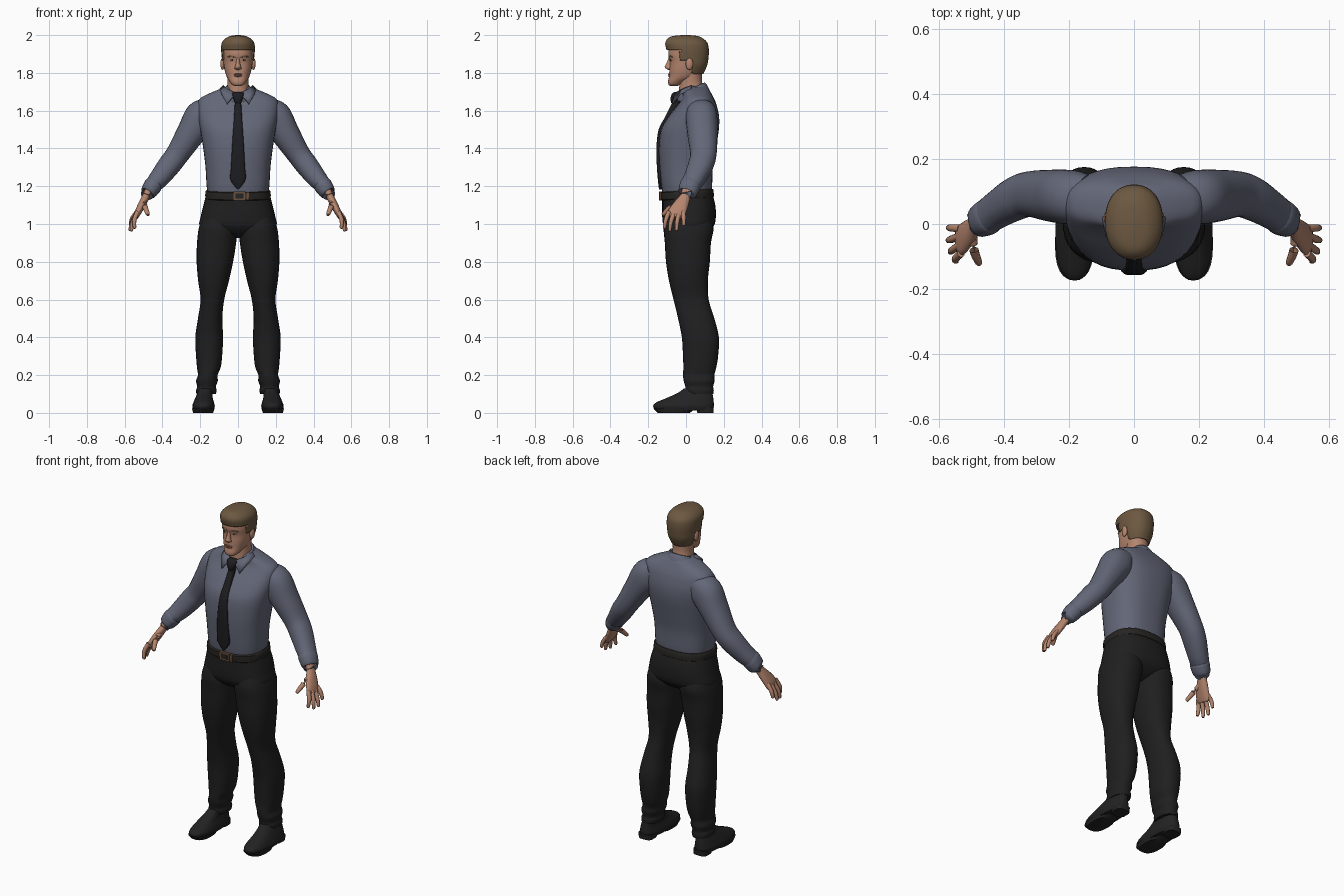
import bpy, bmesh, math
from mathutils import Vector

def material(name, rgb):
    m = bpy.data.materials.new(name)
    m.diffuse_color = (*rgb, 1)
    return m

SKIN = material("skin", (0.46, 0.235, 0.155))
HAIR = material("hair_brown", (0.15, 0.098, 0.052))
SHIRT = material("shirt_blue_grey", (0.125, 0.135, 0.185))
TROUSER = material("trouser_black", (0.014, 0.014, 0.014))
SHOE = material("shoe_black", (0.017, 0.016, 0.016))
TIE = material("tie_black", (0.013, 0.013, 0.015))
BELT = material("belt_dark", (0.02, 0.018, 0.016))
BUCKLE = material("buckle_bronze", (0.14, 0.08, 0.045))
EYE = material("eye_white", (0.4, 0.33, 0.29))
LIP = material("lip", (0.30, 0.125, 0.09))

def finish(name, bm, mat, mirror=False, solid=0):
    bmesh.ops.recalc_face_normals(bm, faces=bm.faces)
    me = bpy.data.meshes.new(name)
    bm.to_mesh(me)
    bm.free()
    me.materials.append(mat)
    ob = bpy.data.objects.new(name, me)
    bpy.context.collection.objects.link(ob)
    if mirror:
        ob.modifiers.new("mirror", "MIRROR").use_mirror_merge = False
    if solid:
        ob.modifiers.new("thickness", "SOLIDIFY").thickness = solid
    return ob

def refine(rows, steps):
    """Catmull-Rom interpolation through rows of numbers."""
    out = []
    for i in range(len(rows) - 1):
        a, b, c, d = (rows[max(i - 1, 0)], rows[i], rows[i + 1], rows[min(i + 2, len(rows) - 1)])
        for k in range(steps):
            t = k / steps
            out.append([0.5 * (2 * q + (r - p) * t + (2 * p - 5 * q + 4 * r - s) * t * t
                               + (3 * q - p - 3 * r + s) * t ** 3) for p, q, r, s in zip(a, b, c, d)])
    return out + [list(rows[-1])]

def skin_rings(rings):
    bm = bmesh.new()
    vs = [[bm.verts.new(p) for p in r] for r in rings]
    n = len(vs[0])
    for a, b in zip(vs, vs[1:]):
        for i in range(n):
            bm.faces.new((a[i], a[(i + 1) % n], b[(i + 1) % n], b[i]))
    bm.faces.new(vs[0])
    bm.faces.new(vs[-1])
    return bm

def unit_ring(seg, e):
    angles = [2 * math.pi * i / seg for i in range(seg)]
    return [tuple(math.copysign(abs(w) ** (2 / e), w) for w in (math.cos(a), math.sin(a))) for a in angles]

def loft(rows, e=2.3, seg=32, steps=4, tilt=0):
    """Horizontal rings given as (z, x0, x1, y0, y1)."""
    rings = []
    for z, x0, x1, y0, y1 in refine(rows, steps):
        ring = [((x0 + x1) / 2 + u * (x1 - x0) / 2, (y0 + y1) / 2 + v * (y1 - y0) / 2)
                for u, v in unit_ring(seg, e)]
        rings.append([(x, y, z + tilt * y) for x, y in ring])
    return skin_rings(rings)

def sym(rows):
    return [(z, -w, w, y0, y1) for z, w, y0, y1 in rows]

def tube(name, rows, mat, seg=20, steps=4):
    """Mirrored path with points (x, y, z, radius across, radius along y)."""
    rows = refine(rows, steps)
    rings = []
    for i, (x, y, z, ru, rv) in enumerate(rows):
        t = Vector(rows[min(i + 1, len(rows) - 1)][:3]) - Vector(rows[max(i - 1, 0)][:3])
        t.normalize()
        ref = Vector((0, 1, 0)) if abs(t.y) < 0.85 else Vector((0, 0, 1))
        v = (ref - t * ref.dot(t)).normalized()
        u = t.cross(v)
        rings.append([Vector((x, y, z)) + u * (a * ru) + v * (b * rv) for a, b in unit_ring(seg, 2.2)])
    return finish(name, skin_rings(rings), mat, True)

def solid(name, c, r, mat, mirror=False, cube=False):
    """Ellipsoid or block with half sizes r."""
    bm = bmesh.new()
    if cube:
        bmesh.ops.create_cube(bm, size=2)
    else:
        bmesh.ops.create_uvsphere(bm, u_segments=16, v_segments=10, radius=1)
    for v in bm.verts:
        v.co = Vector([c[i] + v.co[i] * r[i] for i in range(3)])
    return finish(name, bm, mat, mirror)

# Shirt body, sleeves and cuffs
torso = sym([(1.15, .158, -.122, .13), (1.2, .166, -.13, .138), (1.3, .172, -.139, .142),
             (1.4, .184, -.143, .158), (1.5, .2, -.132, .174), (1.57, .212, -.092, .175),
             (1.63, .215, -.045, .162), (1.665, .2, -.022, .148), (1.69, .155, -.018, .135),
             (1.715, .095, -.02, .12), (1.73, .055, -.01, .1)])
finish("shirt_body", loft(torso, 2.5, 40), SHIRT)
tube("sleeve", [(.14, .08, 1.61, .06, .07), (.19, .082, 1.57, .09, .083), (.25, .087, 1.48, .076, .08),
                (.32, .092, 1.37, .062, .07), (.365, .077, 1.31, .06, .066), (.415, .047, 1.245, .053, .058),
                (.445, .027, 1.212, .046, .054), (.46, .018, 1.195, .042, .05)], SHIRT, seg=28)
tube("cuff", [(.44, .028, 1.215, .042, .05), (.449, .023, 1.205, .049, .056),
              (.475, .008, 1.166, .042, .05), (.478, .006, 1.162, .03, .04)], SHIRT, steps=3)

# Collar band and wings
finish("collar_band", loft(sym([(1.665, .095, -.045, .122), (1.69, .078, -.045, .112),
                                (1.71, .066, -.042, .1)]), 2.1, tilt=.4), SHIRT)
bm = bmesh.new()
wing = [bm.verts.new(p) for p in [(.012, -.06, 1.695), (.06, -.074, 1.637), (.088, -.036, 1.69),
                                  (.098, .02, 1.715), (.078, .03, 1.735), (.055, -.022, 1.715)]]
for tri in ((0, 1, 5), (1, 2, 5), (2, 3, 5), (3, 4, 5)):
    bm.faces.new([wing[i] for i in tri])
finish("collar_wing", bm, SHIRT, True, .008)

# Tie: knot and blade following the chest
finish("tie_knot", loft(sym([(1.64, .016, -.078, -.04), (1.665, .025, -.082, -.04),
                             (1.69, .031, -.074, -.03), (1.7, .022, -.06, -.03)]), 2.6, 16), TIE)
finish("tie_blade", loft(sym([(1.183, .003, -.143, -.12), (1.235, .04, -.149, -.12),
                              (1.3, .037, -.154, -.125), (1.4, .032, -.157, -.13), (1.5, .026, -.145, -.11),
                              (1.57, .021, -.109, -.07), (1.65, .016, -.07, -.03)]), 3.5, 16), TIE)

# Belt and buckle
finish("belt", loft(sym([(1.133, .165, -.125, .138), (1.136, .173, -.135, .147),
                         (1.173, .172, -.137, .145), (1.177, .163, -.125, .138)]), 2.5, 40, 2, .06), BELT)
solid("buckle_frame", (.008, -.134, 1.148), (.032, .008, .023), BUCKLE, cube=True)
solid("buckle_inset", (.008, -.14, 1.148), (.02, .004, .013), BELT, cube=True)
solid("belt_keeper", (.052, -.133, 1.148), (.006, .007, .022), BUCKLE, cube=True)

# Trousers: hips and legs
finish("trouser_hips", loft(sym([(.925, .07, -.04, .06), (.95, .15, -.085, .11), (.99, .203, -.118, .148),
                                 (1.04, .197, -.126, .158), (1.1, .183, -.126, .155),
                                 (1.16, .167, -.126, .14)]), 2.5, 40), TROUSER)
legs = [(1.05, .02, .185, -.1, .12), (.98, .004, .207, -.118, .145), (.9, .01, .217, -.112, .132),
        (.8, .026, .219, -.106, .126), (.7, .048, .211, -.09, .116), (.6, .073, .198, -.066, .12),
        (.5, .083, .212, -.042, .15), (.4, .079, .226, -.022, .174), (.3, .084, .222, -.016, .17),
        (.24, .092, .217, -.014, .16), (.2, .108, .212, -.016, .15), (.17, .107, .222, -.012, .151),
        (.14, .117, .216, -.004, .144), (.12, .113, .222, -.004, .147), (.1, .118, .22, .002, .145)]
finish("trouser_leg", loft(legs, 2.3, 32), TROUSER, True)

# Shoes with separate sole and heel
finish("shoe_upper", loft([(.012, .13, .235, -.16, .14), (.035, .123, .242, -.174, .147),
                           (.055, .127, .236, -.158, .147), (.08, .134, .226, -.1, .144),
                           (.105, .135, .215, -.045, .14), (.13, .135, .205, -.01, .135)], 2.5), SHOE, True)
finish("shoe_sole", loft([(0, .132, .238, -.15, .02), (.022, .124, .243, -.172, .05)], 2.5, 24, 1), SHOE, True)
finish("shoe_heel", loft([(0, .14, .225, .06, .145), (.03, .138, .227, .055, .147)], 3.5, 24, 1), SHOE, True)

# Hands
tube("palm", [(.468, .008, 1.185, .022, .028), (.487, -.004, 1.145, .02, .028), (.51, -.027, 1.1, .02, .04),
              (.53, -.048, 1.06, .017, .047), (.54, -.055, 1.035, .011, .042)], SKIN)
fingers = {"index": ((.532, -.09, 1.065), (.549, -.107, 1.02), (.547, -.114, .98)),
           "middle": ((.536, -.065, 1.055), (.558, -.08, 1.01), (.564, -.086, .966)),
           "ring": ((.537, -.038, 1.055), (.561, -.047, 1.01), (.571, -.05, .968)),
           "little": ((.534, -.014, 1.065), (.56, -.012, 1.03), (.57, -.012, .995)),
           "thumb": ((.498, -.025, 1.12), (.492, -.08, 1.09), (.477, -.119, 1.052))}
for key, (a, b, c) in fingers.items():
    r = .015 if key == "thumb" else .012
    tip = [q + (q - p) * .1 for p, q in zip(b, c)]
    tube(key + "_finger", [(*a, r, r), (*b, r * .95, r * .95), (*c, r * .7, r * .7),
                           (*tip, r * .25, r * .25)], SKIN, seg=10, steps=3)

# Neck, head, nose and ears
finish("neck", loft(sym([(1.66, .065, -.04, .1), (1.72, .058, -.036, .092), (1.76, .056, -.034, .084),
                         (1.81, .06, -.03, .085)]), 2.1), SKIN)
finish("head", loft(sym([(1.731, .016, -.083, -.045), (1.738, .032, -.092, -.03), (1.755, .045, -.095, .0),
                         (1.78, .06, -.09, .055), (1.82, .072, -.088, .085), (1.86, .077, -.086, .1),
                         (1.9, .079, -.094, .105), (1.94, .075, -.086, .1), (1.97, .055, -.06, .08),
                         (1.982, .02, -.02, .04)]), 2.3, 40), SKIN)
finish("nose", loft(sym([(1.815, .006, -.093, -.07), (1.822, .018, -.104, -.07), (1.832, .016, -.113, -.07),
                         (1.85, .011, -.104, -.07), (1.875, .008, -.094, -.07), (1.89, .006, -.09, -.07)]),
                    2, 16), SKIN)
solid("ear", (.082, .018, 1.848), (.011, .02, .032), SKIN, True)

# Eyes, brows and mouth
solid("eye", (.031, -.076, 1.868), (.013, .0075, .006), EYE, True)
solid("pupil", (.031, -.081, 1.868), (.0055, .004, .0055), TROUSER, True)
tube("brow", [(.014, -.089, 1.884, .004, .004), (.034, -.085, 1.889, .005, .004),
              (.053, -.071, 1.883, .003, .003)], HAIR, seg=8)
solid("upper_lip", (0, -.088, 1.792), (.025, .0065, .0045), LIP)
solid("lower_lip", (0, -.088, 1.784), (.021, .0065, .005), LIP)

# Hair shell trimmed along the hairline
bm = loft(sym([(1.795, .064, -.07, .092), (1.84, .081, -.085, .112), (1.88, .086, -.096, .119),
               (1.92, .089, -.103, .121), (1.955, .087, -.11, .115), (1.978, .072, -.1, .096),
               (1.994, .045, -.075, .066), (2.0, .01, -.02, .02)]), 2.2, 64, 6)
def is_hair(c):
    return c.z > 1.922 or (c.y > -.032 and c.z > 1.865) or (c.y > .034 and c.z > 1.796)
bmesh.ops.delete(bm, context="FACES", geom=[f for f in bm.faces if not is_hair(f.calc_center_median())])
finish("hair", bm, HAIR, solid=.012)

# Smooth shading with sharp edges kept
for ob in bpy.data.objects:
    ob.select_set(True)
bpy.context.view_layer.objects.active = bpy.data.objects["shirt_body"]
bpy.ops.object.shade_smooth_by_angle(angle=math.radians(45))
